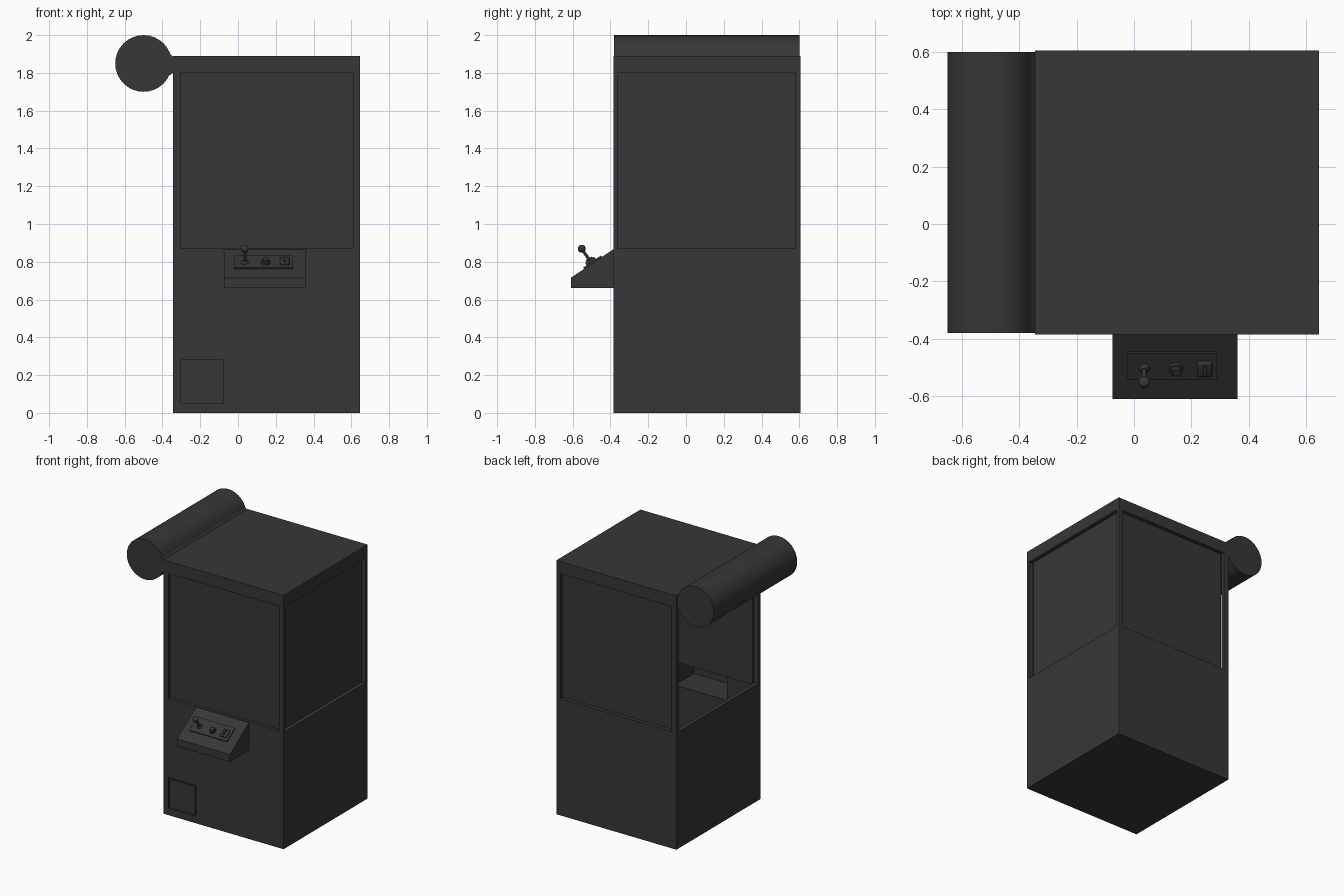
import bpy, bmesh, math
from mathutils import Matrix, Vector

if "Cube" in bpy.data.objects:
    bpy.data.objects.remove(bpy.data.objects["Cube"], do_unlink=True)

charcoal = bpy.data.materials.new("charcoal")
charcoal.use_nodes = True
COLOUR = (0.038, 0.038, 0.038, 1)
charcoal.diffuse_color = COLOUR
charcoal.node_tree.nodes["Principled BSDF"].inputs["Base Color"].default_value = COLOUR


def finish(name, bm, smooth=False, matrix=None):
    bmesh.ops.recalc_face_normals(bm, faces=bm.faces)
    if matrix:
        bm.transform(matrix)
    mesh = bpy.data.meshes.new(name)
    bm.to_mesh(mesh)
    bm.free()
    obj = bpy.data.objects.new(name, mesh)
    bpy.context.collection.objects.link(obj)
    mesh.materials.append(charcoal)
    if smooth:
        activate(obj)
        bpy.ops.object.shade_smooth_by_angle(angle=math.radians(35))
    return obj


def activate(obj):
    bpy.ops.object.select_all(action='DESELECT')
    obj.select_set(True)
    bpy.context.view_layer.objects.active = obj


def box(name, x, y, z, bevel=0, matrix=None):
    bm = bmesh.new()
    bmesh.ops.create_cube(bm, size=1)
    for v in bm.verts:
        v.co = Vector([(a + b) / 2 + c * (b - a) for (a, b), c in zip((x, y, z), v.co)])
    if bevel:
        bmesh.ops.bevel(bm, geom=bm.edges[:], offset=bevel, segments=3, profile=0.5, affect='EDGES')
    return finish(name, bm, bool(bevel), matrix)


def rod(name, r1, r2, length, matrix, sides=24):
    bm = bmesh.new()
    bmesh.ops.create_cone(bm, cap_ends=True, segments=sides, radius1=r1, radius2=r2, depth=length)
    return finish(name, bm, True, matrix)


def ball(name, radius, matrix):
    bm = bmesh.new()
    bmesh.ops.create_uvsphere(bm, u_segments=20, v_segments=12, radius=radius)
    return finish(name, bm, True, matrix)


def cut(target, x, y, z):
    cutter = box("cutter", x, y, z)
    cutter.hide_render = True
    mod = target.modifiers.new("cut", 'BOOLEAN')
    mod.operation, mod.solver, mod.object = 'DIFFERENCE', 'EXACT', cutter
    activate(target)
    bpy.ops.object.modifier_apply(modifier=mod.name)
    bpy.data.objects.remove(cutter, do_unlink=True)


# Hollow cabinet: thin lower walls, deeper window frames above
X0, X1, Y0, Y1, TOP = -0.345, 0.645, -0.385, 0.605, 1.89
WIN_X, WIN_Y, WIN_Z = (-0.305, 0.61), (-0.362, 0.58), (0.87, 1.80)
THIN, DEEP = 0.005, 0.03
cabinet = box("cabinet", (X0, X1), (Y0, Y1), (0, TOP))
cut(cabinet, (X0 + THIN, X1 - THIN), (Y0 + THIN, Y1 - THIN), (THIN, 0.85))
cut(cabinet, (X0 + DEEP, X1 - DEEP), (Y0 + DEEP, Y1 - DEEP), (0.84, TOP - 0.02))
cut(cabinet, WIN_X, (Y0 - 0.1, Y1 + 0.1), WIN_Z)
cut(cabinet, (X0 - 0.1, X1 + 0.1), WIN_Y, WIN_Z)

# Openings behind the console and the prize door
CON_X, CON_Z = (-0.075, 0.36), (0.66, 0.866)
DOOR_X, DOOR_Z = (-0.303, -0.077), (0.053, 0.28)
cut(cabinet, (CON_X[0] + 0.002, CON_X[1] - 0.002), (-0.4, -0.37), (CON_Z[0] + 0.002, 0.848))
cut(cabinet, DOOR_X, (-0.4, -0.37), DOOR_Z)

# Window panes; the fourth side is open with its cover rolled up
box("front_pane", WIN_X, (-0.362, -0.348), WIN_Z)
box("back_pane", WIN_X, (0.56, 0.576), WIN_Z)
box("side_pane", (0.6, 0.616), (-0.347, 0.58), WIN_Z)

# Prize door
box("prize_door", DOOR_X, (-0.375, -0.365), DOOR_Z)
box("prize_door_panel", (DOOR_X[0] + 0.01, DOOR_X[1] - 0.01), (-0.382, -0.374),
    (DOOR_Z[0] + 0.01, DOOR_Z[1] - 0.01))

# Rolled cover and the strip that holds it
along_y = Matrix.Rotation(math.pi / 2, 4, 'X')
rod("rolled_cover", 0.15, 0.15, 0.98, Matrix.Translation((-0.5, 0.11, 1.85)) @ along_y, 32)


def prism(name, points, axis_point, depth, closed=True):
    bm = bmesh.new()
    first = bm.faces.new([bm.verts.new(axis_point(*p)) for p in points])
    out = bmesh.ops.extrude_face_region(bm, geom=[first], use_keep_orig=True)
    bmesh.ops.translate(bm, vec=depth, verts=[g for g in out["geom"] if isinstance(g, bmesh.types.BMVert)])
    if not closed:
        back = [f for f in bm.faces if all(abs(v.co.y - Y0) < 1e-4 for v in f.verts)]
        bmesh.ops.delete(bm, geom=back, context='FACES_ONLY')
    return finish(name, bm)


prism("cover_strip", [(-0.385, 1.93), (X0, 1.885), (X0, 1.80), (-0.385, 1.77)],
      lambda x, z: (x, -0.38, z), (0, 0.98, 0))

# Console, hollow and open to the cabinet
prism("console", [(Y0, CON_Z[0]), (-0.61, CON_Z[0]), (-0.61, 0.715), (Y0, CON_Z[1])],
      lambda y, z: (CON_X[0], y, z), (CON_X[1] - CON_X[0], 0, 0), closed=False)

# Controls stand square to the sloped console top
slope = math.atan2(CON_Z[1] - 0.715, Y0 + 0.61)
panel = Matrix.Translation((0, -0.492, 0.794)) @ Matrix.Rotation(slope, 4, 'X')


def at(x, y, z):
    return panel @ Matrix.Translation((x, y, z))


box("control_plate", (-0.022, 0.29), (-0.057, 0.057), (-0.004, 0.009), matrix=panel)
rod("stick_collar", 0.02, 0.01, 0.014, at(0.036, -0.008, 0.015))
rod("stick_shaft", 0.008, 0.008, 0.09, at(0.036, -0.008, 0.05), 16)
ball("stick_knob", 0.021, at(0.036, -0.008, 0.096))
rod("button_ring", 0.025, 0.023, 0.012, at(0.147, -0.01, 0.014))
rod("button_cap", 0.017, 0.015, 0.014, at(0.147, -0.01, 0.026))
box("coin_plate", (0.222, 0.272), (-0.036, 0.024), (0.006, 0.024), 0.006, panel)
box("coin_slot_rim", (0.241, 0.253), (-0.026, 0.014), (0.022, 0.032), matrix=panel)
